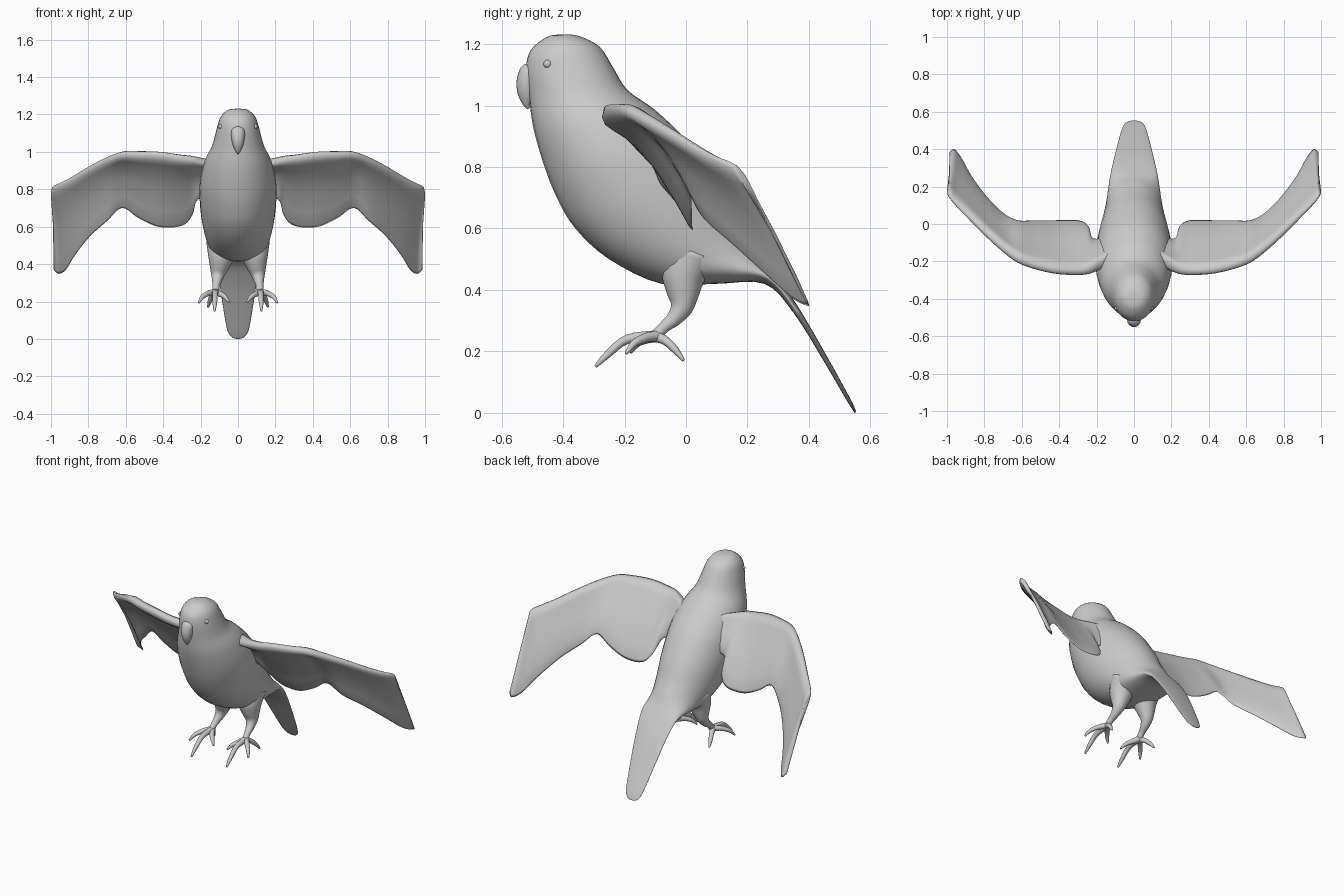
import bpy, bmesh, math
from mathutils import Vector as V

if "Cube" in bpy.data.objects:
    bpy.data.objects.remove(bpy.data.objects["Cube"])


def spline(rings, steps):
    """Catmull-Rom interpolation between rings of points."""
    out = []
    n = len(rings)
    for i in range(n - 1):
        a, b, c, d = (rings[min(max(k, 0), n - 1)] for k in (i - 1, i, i + 1, i + 2))
        for s in range(steps):
            t = s / steps
            out.append([0.5 * (2 * q + (r - p) * t + (2 * p - 5 * q + 4 * r - w) * t * t
                               + (3 * q - p - 3 * r + w) * t ** 3)
                        for p, q, r, w in zip(a, b, c, d)])
    return out + [rings[-1]]


def loft(name, rings, steps=4, mirror=False):
    """Skin closed rings into one smooth capped surface."""
    bm = bmesh.new()
    loops = [[bm.verts.new(p) for p in ring] for ring in spline(rings, steps)]
    n = len(loops[0])
    for a, b in zip(loops, loops[1:]):
        for j in range(n):
            k = (j + 1) % n
            bm.faces.new((a[j], a[k], b[k], b[j]))
    for end in (loops[0], loops[-1]):
        c = bm.verts.new(sum((v.co for v in end), V()) / n)
        for j in range(n):
            bm.faces.new((end[j], end[(j + 1) % n], c))
    bmesh.ops.recalc_face_normals(bm, faces=bm.faces)
    return finish(name, bm, mirror)


def finish(name, bm, mirror):
    me = bpy.data.meshes.new(name)
    bm.to_mesh(me)
    bm.free()
    for p in me.polygons:
        p.use_smooth = True
    ob = bpy.data.objects.new(name, me)
    bpy.context.collection.objects.link(ob)
    if mirror:
        ob.modifiers.new("mirror", 'MIRROR').use_mirror_merge = False
    return ob


def slices(table, n=32):
    """Elliptical rings from rows of front (y, z), back (y, z), half width."""
    rings = []
    for fy, fz, by, bz, w in table:
        f, b = V((0, fy, fz)), V((0, by, bz))
        rings.append([(f + b) / 2 + (b - f) / 2 * math.cos(2 * math.pi * k / n)
                      + V((w * math.sin(2 * math.pi * k / n), 0, 0)) for k in range(n)])
    return rings


def tube(name, path, n=12):
    """Tapered mirrored tube through rows of x, y, z, radius."""
    pts = [V(p[:3]) for p in path]
    rings = []
    for i, p in enumerate(pts):
        t = (pts[min(i + 1, len(pts) - 1)] - pts[max(i - 1, 0)]).normalized()
        x = V((1, 0, 0))
        u = (x - t * x.dot(t)).normalized()
        v = t.cross(u)
        rings.append([p + (u * math.cos(2 * math.pi * k / n) + v * math.sin(2 * math.pi * k / n))
                      * path[i][3] for k in range(n)])
    return loft(name, rings, 4, True)


# Head, body and tail in one loft
loft("body", slices([
    (-.415, 1.231, -.385, 1.231, .012), (-.455, 1.222, -.345, 1.225, .055),
    (-.505, 1.18, -.28, 1.19, .094), (-.52, 1.12, -.235, 1.12, .115),
    (-.51, 1.02, -.19, 1.05, .138), (-.495, .92, -.10, .985, .178),
    (-.46, .80, 0, .89, .203), (-.42, .70, .07, .80, .205),
    (-.36, .60, .13, .71, .197), (-.25, .50, .18, .62, .178),
    (-.08, .42, .22, .56, .155), (.10, .42, .25, .51, .14),
    (.255, .42, .285, .46, .125), (.35, .325, .365, .345, .105),
    (.45, .165, .462, .178, .08), (.52, .045, .53, .055, .058),
    (.543, .008, .55, .014, .035), (.549, .0, .553, .004, .012)]))

# Hooked beak
loft("beak", slices([
    (-.525, 1.135, -.49, 1.135, .012), (-.54, 1.12, -.48, 1.12, .033),
    (-.551, 1.08, -.48, 1.08, .036), (-.548, 1.04, -.49, 1.035, .028),
    (-.532, 1.005, -.505, 1.005, .014), (-.518, .988, -.51, .99, .004)], 20))

# Eyes
bm = bmesh.new()
bmesh.ops.create_uvsphere(bm, u_segments=16, v_segments=10, radius=.014)
bmesh.ops.translate(bm, verts=bm.verts, vec=(.09, -.45, 1.135))
finish("eye", bm, True)

# Wings: leading edge point, trailing edge point, thickness scale
stations = [
    (.10, -.19, .94, .12, -.06, .76, 1.6), (.19, -.235, .96, .215, -.08, .745, 1.4),
    (.25, -.262, .975, .245, -.01, .66, 1.25), (.32, -.268, .985, .30, .02, .605, 1.2),
    (.42, -.26, 1.0, .42, .02, .598, 1.2), (.53, -.235, 1.003, .53, .02, .645, 1.15),
    (.62, -.20, 1.0, .62, .02, .70, 1.1), (.70, -.14, .972, .70, .06, .63, 1),
    (.80, -.05, .92, .79, .15, .55, .9), (.90, .05, .86, .87, .26, .45, .8),
    (.96, .11, .83, .92, .35, .37, .7), (.993, .155, .81, .96, .40, .348, .6),
    (.995, .18, .77, .985, .385, .37, .4)]
airfoil = [(0, 0), (.03, .016), (.08, .024), (.15, .021), (.25, .012),
           (.5, .007), (.8, .006), (.97, .004), (1, 0)]
rings = []
for i, s in enumerate(stations):
    lead, trail = V(s[:3]), V(s[3:6])
    a, b = stations[max(i - 2, 0)], stations[min(i + 2, len(stations) - 1)]
    span = V(b[:3]) + V(b[3:6]) - V(a[:3]) - V(a[3:6])
    nrm = span.cross(trail - lead).normalized()
    ring = []
    for side, pts in ((1, airfoil), (-1, airfoil[-2:0:-1])):
        for u, h in pts:
            camber = .02 * s[6] * math.sin(math.pi * u)
            ring.append(lead.lerp(trail, u) + nrm * (camber + side * h * s[6]))
    rings.append(ring)
loft("wing", rings, 5, True)

# Legs flowing out of the belly
tube("leg", [(.085, .02, .52, .085), (.09, -.01, .44, .07), (.10, -.01, .385, .052),
             (.108, -.015, .34, .036), (.113, -.04, .305, .025),
             (.117, -.07, .28, .019), (.12, -.10, .25, .018), (.12, -.115, .24, .01)], 16)

# Toes with tapering claws
for name, pts in {
    "front_toe": [(.12, -.09, .25), (.122, -.19, .24), (.124, -.255, .19), (.125, -.295, .15)],
    "outer_toe": [(.12, -.09, .25), (.155, -.13, .245), (.19, -.17, .225), (.21, -.195, .193)],
    "inner_toe": [(.12, -.09, .25), (.095, -.13, .24), (.07, -.16, .225), (.048, -.18, .197)],
    "back_toe": [(.12, -.11, .25), (.135, -.07, .237), (.15, -.035, .205), (.16, -.008, .17)],
}.items():
    tube(name, [(*p, r) for p, r in zip(pts, (.019, .015, .012, .005))])
